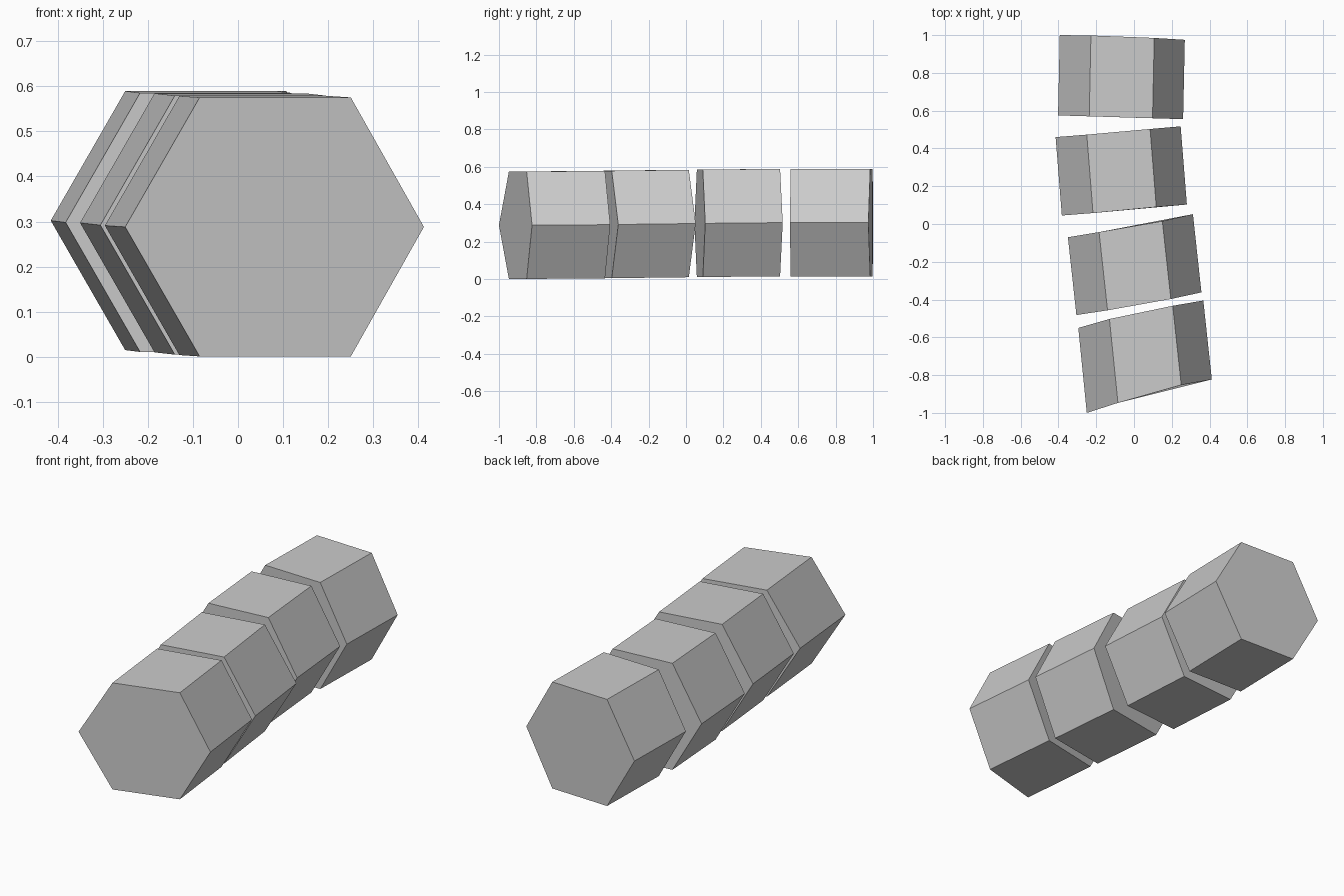
import bpy
import bmesh

default_cube = bpy.data.objects.get("Cube")
if default_cube:
    bpy.data.objects.remove(default_cube, do_unlink=True)

# One plain grey for every segment
grey = bpy.data.materials.new("plain grey")
grey.use_nodes = True
grey_value = (0.6, 0.6, 0.6, 1)
grey.diffuse_color = grey_value
grey.node_tree.nodes["Principled BSDF"].inputs["Base Color"].default_value = grey_value

# Hexagon outline: offsets from its left corner, and height from its centre
STEPS = (0, 0.165, 0.5, 0.662)
HALF_HEIGHT = 0.287


def hexagon_ring(bm, left_x, centre_z, depths):
    """Add one slanted hexagon; depths are the y of its four corner columns."""
    columns = list(zip(STEPS, depths))
    upper = [(step, y, HALF_HEIGHT) for step, y in columns[1:3]]
    lower = [(step, y, -HALF_HEIGHT) for step, y in columns[2:0:-1]]
    left, right = [(step, y, 0) for step, y in (columns[0], columns[-1])]
    outline = [left] + upper + [right] + lower
    return [bm.verts.new((left_x + x, y, centre_z + z)) for x, y, z in outline]


def hexagonal_segment(name, back, front):
    """Join two hexagons into a closed flat-sided block."""
    bm = bmesh.new()
    back_ring = hexagon_ring(bm, *back)
    front_ring = hexagon_ring(bm, *front)
    bm.faces.new(back_ring)
    bm.faces.new(front_ring)
    for i in range(len(back_ring)):
        bm.faces.new((back_ring[i - 1], back_ring[i], front_ring[i], front_ring[i - 1]))
    bmesh.ops.recalc_face_normals(bm, faces=bm.faces)
    mesh = bpy.data.meshes.new(name)
    bm.to_mesh(mesh)
    bm.free()
    mesh.materials.append(grey)
    segment = bpy.data.objects.new(name, mesh)
    bpy.context.collection.objects.link(segment)
    return segment


# Gently curving row of four segments, from back to front
hexagonal_segment("rear_segment",
                  back=(-0.393, 0.302, (1.0, 0.998, 0.985, 0.975)),
                  front=(-0.402, 0.302, (0.575, 0.57, 0.56, 0.555)))
hexagonal_segment("rear_middle_segment",
                  back=(-0.415, 0.302, (0.46, 0.473, 0.503, 0.517)),
                  front=(-0.382, 0.298, (0.045, 0.058, 0.09, 0.103)))
hexagonal_segment("front_middle_segment",
                  back=(-0.35, 0.297, (-0.07, -0.043, 0.015, 0.052)),
                  front=(-0.305, 0.292, (-0.482, -0.457, -0.397, -0.362)))
hexagonal_segment("front_segment",
                  back=(-0.295, 0.291, (-0.55, -0.503, -0.433, -0.405)),
                  front=(-0.25, 0.288, (-1.0, -0.947, -0.852, -0.823)))
